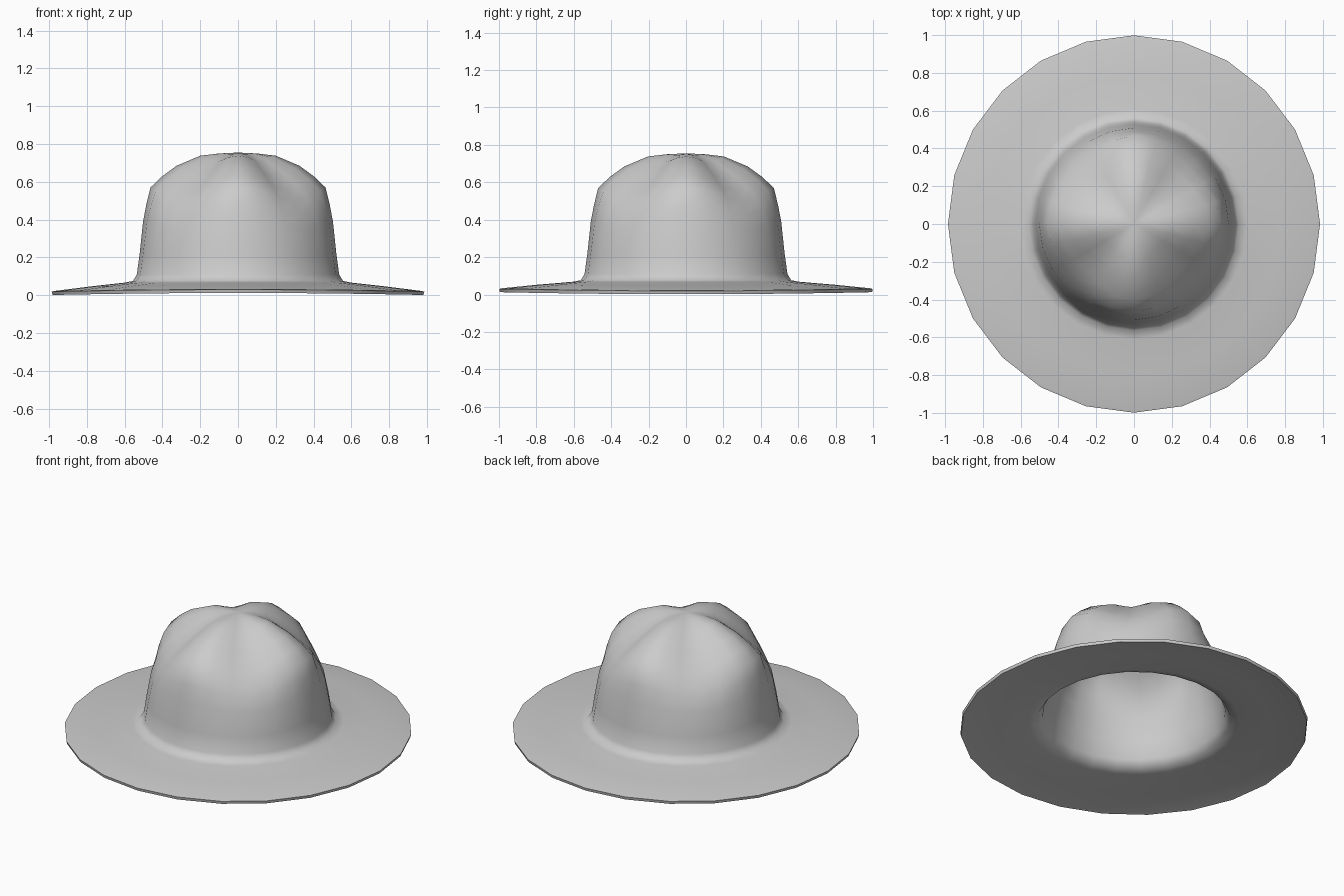
import bpy, bmesh, math

if "Cube" in bpy.data.objects:
    bpy.data.objects.remove(bpy.data.objects["Cube"])

SEG = 24
# (radius, z) from brim edge to crown top: along the four ridges, and along the four dents
ridge = [(0.985, 0.019), (0.97, 0.023), (0.78, 0.047), (0.60, 0.067), (0.555, 0.076), (0.535, 0.11),
         (0.52, 0.22), (0.502, 0.39), (0.485, 0.48), (0.463, 0.57), (0.40, 0.63), (0.325, 0.685),
         (0.20, 0.738), (0.10, 0.75)]
dent = ridge[:6] + [(0.52, 0.21), (0.492, 0.35), (0.46, 0.43), (0.41, 0.50), (0.35, 0.56), (0.27, 0.625),
                    (0.17, 0.705), (0.09, 0.742)]

# Felt surface: rings blended between the ridge and dent profiles
bm = bmesh.new()
rings = []
for (r0, z0), (r1, z1) in zip(ridge, dent):
    ring = []
    for i in range(SEG):
        a = 2 * math.pi * i / SEG
        w = math.sin(2 * a) ** 2
        r, z = r0 + (r1 - r0) * w, z0 + (z1 - z0) * w
        # brim lifts slightly at front and back
        z += 0.011 * math.sin(a) ** 2 * max(0, (r - 0.56) / 0.425)
        ring.append(bm.verts.new((r * math.cos(a), 1.014 * r * math.sin(a), z)))
    rings.append(ring)
for a, b in zip(rings, rings[1:]):
    for i in range(SEG):
        j = (i + 1) % SEG
        bm.faces.new((a[i], a[j], b[j], b[i]))

# Crown top
tip = bm.verts.new((0, 0, 0.755))
for i in range(SEG):
    bm.faces.new((rings[-1][i], rings[-1][(i + 1) % SEG], tip))

mesh = bpy.data.meshes.new("hat")
bm.to_mesh(mesh)
bm.free()
hat = bpy.data.objects.new("hat", mesh)
bpy.context.collection.objects.link(hat)
bpy.context.view_layer.objects.active = hat
hat.select_set(True)

# Felt thickness, open underneath
solid = hat.modifiers.new("thickness", 'SOLIDIFY')
solid.thickness = 0.018
solid.offset = -1
bpy.ops.object.modifier_apply(modifier="thickness")
bpy.ops.object.shade_smooth_by_angle(angle=math.radians(65))
